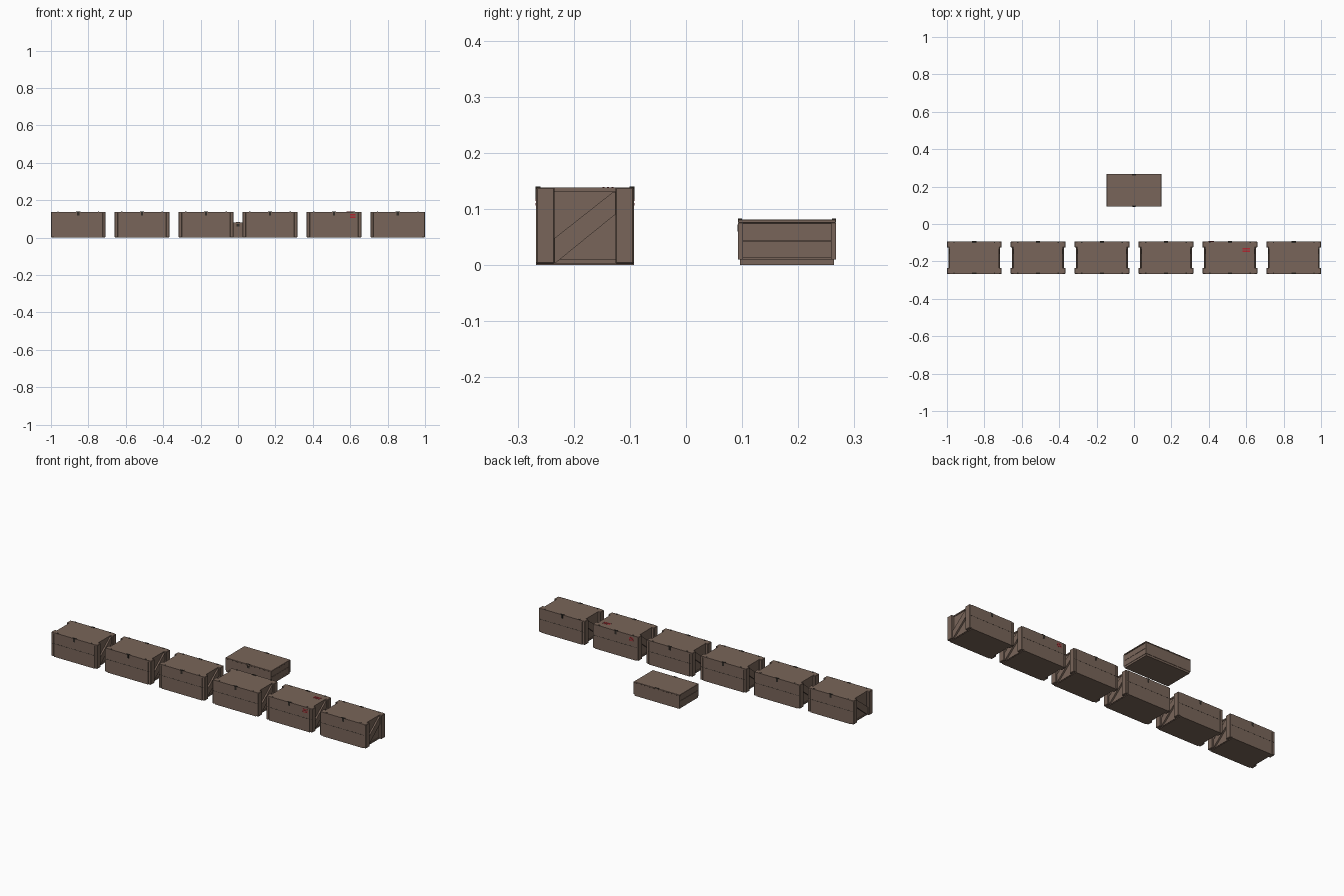
import bpy
import bmesh
from mathutils import Matrix, Vector

cube = bpy.data.objects.get("Cube")
if cube:
    bpy.data.objects.remove(cube, do_unlink=True)


def material(name, rgb):
    m = bpy.data.materials.new(name)
    m.use_nodes = True
    m.diffuse_color = (*rgb, 1)
    bsdf = next(n for n in m.node_tree.nodes if n.type == "BSDF_PRINCIPLED")
    bsdf.inputs["Base Color"].default_value = (*rgb, 1)
    return m


wood = material("brown wood", (0.19, 0.13, 0.10))
metal = material("dark metal", (0.03, 0.025, 0.02))
red = material("red paint", (0.45, 0.02, 0.03))


def boxes(name, mat, spans, bevel=0):
    """One mesh from boxes, each given as its low and high corner."""
    bm = bmesh.new()
    for low, high in spans:
        low, high = Vector(low), Vector(high)
        mat4 = Matrix.Translation((low + high) / 2) @ Matrix.Diagonal((*(high - low), 1))
        bmesh.ops.create_cube(bm, size=1, matrix=mat4)
    if bevel:
        bmesh.ops.bevel(bm, geom=bm.edges[:], offset=bevel, segments=1, affect="EDGES")
    return finish(name, mat, bm)


def finish(name, mat, bm):
    bmesh.ops.recalc_face_normals(bm, faces=bm.faces[:])
    me = bpy.data.meshes.new(name)
    bm.to_mesh(me)
    bm.free()
    me.materials.append(mat)
    return me


def brace(name, outline, x, depth):
    """Slanted board on both ends, from its outline in y and z."""
    bm = bmesh.new()
    for s in (-1, 1):
        face = bm.faces.new([bm.verts.new((s * x, y, z)) for y, z in outline])
        new = bmesh.ops.extrude_face_region(bm, geom=[face])["geom"]
        verts = [v for v in new if isinstance(v, bmesh.types.BMVert)]
        bmesh.ops.translate(bm, verts=verts, vec=(s * depth, 0, 0))
    return finish(name, wood, bm)


def place(parts, prefix, location):
    for me in parts:
        ob = bpy.data.objects.new(prefix + "_" + me.name, me)
        ob.location = location
        bpy.context.collection.objects.link(ob)


def mirrored(low, high):
    """Copies of a box mirrored to all four corners."""
    out = []
    for sx in (-1, 1):
        for sy in (-1, 1):
            xs = sorted((sx * low[0], sx * high[0]))
            ys = sorted((sy * low[1], sy * high[1]))
            out.append(((xs[0], ys[0], low[2]), (xs[1], ys[1], high[2])))
    return out


# Large crate: body, lid, corner posts, end rails and slanted brace
W, D, H = 0.146, 0.087, 0.138
IN = 0.129
large = [
    boxes("body", wood, [((-IN, -D, 0), (IN, D, 0.131))]),
    boxes("lid", wood, [((-IN - 0.003, -D, 0.131), (IN + 0.003, D, H))]),
    boxes("corner_posts", wood, mirrored((IN, 0.054, 0.002), (W, D, H)), 0.002),
    boxes("end_rails", wood, [((-IN - 0.004, -0.054, 0.002), (IN + 0.004, 0.054, 0.01))]),
    brace("slanted_brace", [(-0.054, 0.004), (-0.054, 0.048), (0.05, 0.13),
                            (0.054, 0.13), (0.054, 0.09), (-0.052, 0.004)], IN, 0.009),
    boxes("seams", metal, [((-W + 0.006, s - 0.0004, 0.0745), (W - 0.006, s + 0.0004, 0.0762))
                           for s in (-D, D)]),
]
# Latches over the lid edge, nail heads on the lid
latch = []
for s in (-1, 1):
    y0, y1 = sorted((s * (D - 0.008), s * (D + 0.0008)))
    latch.append(((-0.011, y0, H - 0.001), (0.011, y1, H + 0.0015)))
    y0, y1 = sorted((s * D, s * (D + 0.001)))
    latch.append(((-0.006, y0, 0.118), (0.006, y1, H)))
large.append(boxes("latches", metal, latch))
large.append(boxes("nail_heads", metal, mirrored((0.105, 0.079, H - 0.001), (0.112, 0.085, H + 0.002))))

CENTRES = [-0.854, -0.513, -0.171, 0.171, 0.513, 0.854]
for i, x in enumerate(CENTRES):
    place(large, f"crate_{i + 1}", (x, -0.18, 0))

# Red painted marks on one crate: front, back and lid
bars = []
for k in range(3):
    z = 0.106 + k * 0.008
    bars += [((0.085, -D - 0.0008, z), (0.115, -D, z + 0.004)),
             ((-0.115, D, z), (-0.085, D + 0.0008, z + 0.004)),
             ((0.066, 0.031 + k * 0.008, H), (0.108, 0.035 + k * 0.008, H + 0.0008))]
place([boxes("red_marks", red, bars)], "crate_5", (CENTRES[4], -0.18, 0))

# Low crate: base, body, overhanging lid, corner posts, end planks, latches
h = 0.081
low = [
    boxes("base", wood, [((-0.142, -0.084, 0), (0.142, 0.084, 0.011))]),
    boxes("body", wood, [((-0.139, -0.086, 0.011), (0.139, 0.086, 0.076))]),
    boxes("lid", wood, [((-W, -D, 0.075), (W, D, h))], 0.001),
    boxes("corner_posts", wood, mirrored((0.138, 0.078, 0.01), (W, D, 0.075))),
    boxes("end_planks", wood, [((-0.143, -0.078, z), (0.143, 0.078, z + 0.03))
                               for z in (0.012, 0.0435)]),
    boxes("latches", metal, [((-0.008, -D - 0.001, 0.06), (0.008, -D + 0.003, 0.072)),
                             ((-0.01, -D, h - 0.001), (0.01, -D + 0.007, h + 0.0015)),
                             ((-0.01, D - 0.007, h - 0.001), (0.01, D, h + 0.0015))]),
]
place(low, "low_crate", (0, 0.18, 0))
